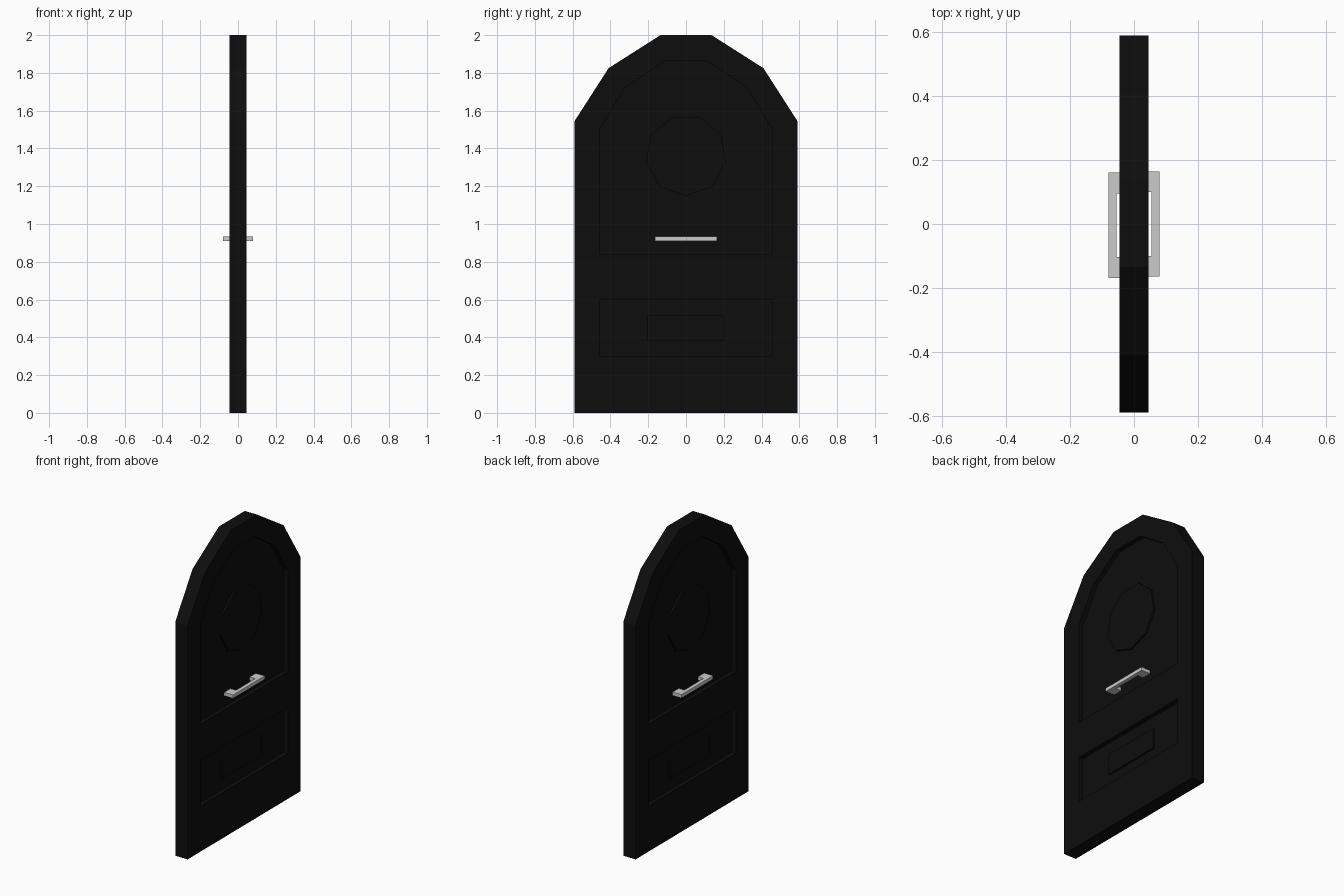
import bpy, bmesh, math

if "Cube" in bpy.data.objects:
    bpy.data.objects.remove(bpy.data.objects["Cube"])

black = bpy.data.materials.new("black_paint")
black.diffuse_color = (0.004, 0.004, 0.004, 1)
black.use_nodes = True
black.node_tree.nodes["Principled BSDF"].inputs["Base Color"].default_value = black.diffuse_color


def prism(name, outline, axis, lo, hi, mat=None):
    """Extrude a 2D outline: axis 'x' uses (y, z) points, axis 'z' uses (x, y)."""
    bm = bmesh.new()
    put = (lambda a, b, t: (t, a, b)) if axis == 'x' else (lambda a, b, t: (a, b, t))
    r0 = [bm.verts.new(put(a, b, lo)) for a, b in outline]
    r1 = [bm.verts.new(put(a, b, hi)) for a, b in outline]
    bm.faces.new(r0)
    bm.faces.new(r1)
    n = len(outline)
    for i in range(n):
        j = (i + 1) % n
        bm.faces.new((r0[i], r0[j], r1[j], r1[i]))
    bmesh.ops.recalc_face_normals(bm, faces=bm.faces)
    me = bpy.data.meshes.new(name)
    bm.to_mesh(me)
    bm.free()
    ob = bpy.data.objects.new(name, me)
    bpy.context.collection.objects.link(ob)
    if mat:
        me.materials.append(mat)
    return ob


def mirrored(half):
    """Right half outline from bottom to top, reflected in y."""
    return half + [(-y, z) for y, z in reversed(half)]


T = 0.045        # half thickness of the door
R = 0.015        # half thickness left inside the panels

door_outline = mirrored([(0.59, 0), (0.59, 1.545), (0.41, 1.825), (0.135, 2.0)])
arch_panel = mirrored([(0.455, 0.84), (0.455, 1.505), (0.32, 1.725), (0.11, 1.865)])
low_panel = mirrored([(0.455, 0.30), (0.455, 0.60)])
letter_plate = mirrored([(0.205, 0.38), (0.205, 0.515)])
round_plate = [(0.215 * math.sin(math.radians(40 * i)),
                1.363 - 0.215 * math.cos(math.radians(40 * i))) for i in range(9)]

# door slab with sunken panels on both faces
door = prism("door_slab", door_outline, 'x', -T, T, black)
for s in (-1, 1):
    for outline in (arch_panel, low_panel):
        lo, hi = sorted((s * R, s * 0.2))
        cutter = prism("panel_cutter", outline, 'x', lo, hi, black)
        cutter.hide_render = True
        mod = door.modifiers.new("panel", 'BOOLEAN')
        mod.operation = 'DIFFERENCE'
        mod.solver = 'EXACT'
        mod.object = cutter
        bpy.context.view_layer.objects.active = door
        bpy.ops.object.modifier_apply(modifier=mod.name)
        bpy.data.objects.remove(cutter)

# raised plates inside the panels
prism("round_window_plate", round_plate, 'x', -R - 0.012, R + 0.012, black)
prism("letter_plate", letter_plate, 'x', -R - 0.012, R + 0.012, black)

# bracket handles on both faces
for s, name in ((1, "handle_right"), (-1, "handle_left")):
    half = [(0.08, 0.165), (R, 0.165), (R, 0.10), (0.055, 0.10)]
    pts = half + [(x, -y) for x, y in reversed(half)]
    off = 0 if s > 0 else -0.004
    prism(name, [(s * x, y + off) for x, y in pts], 'z', 0.91, 0.933)
